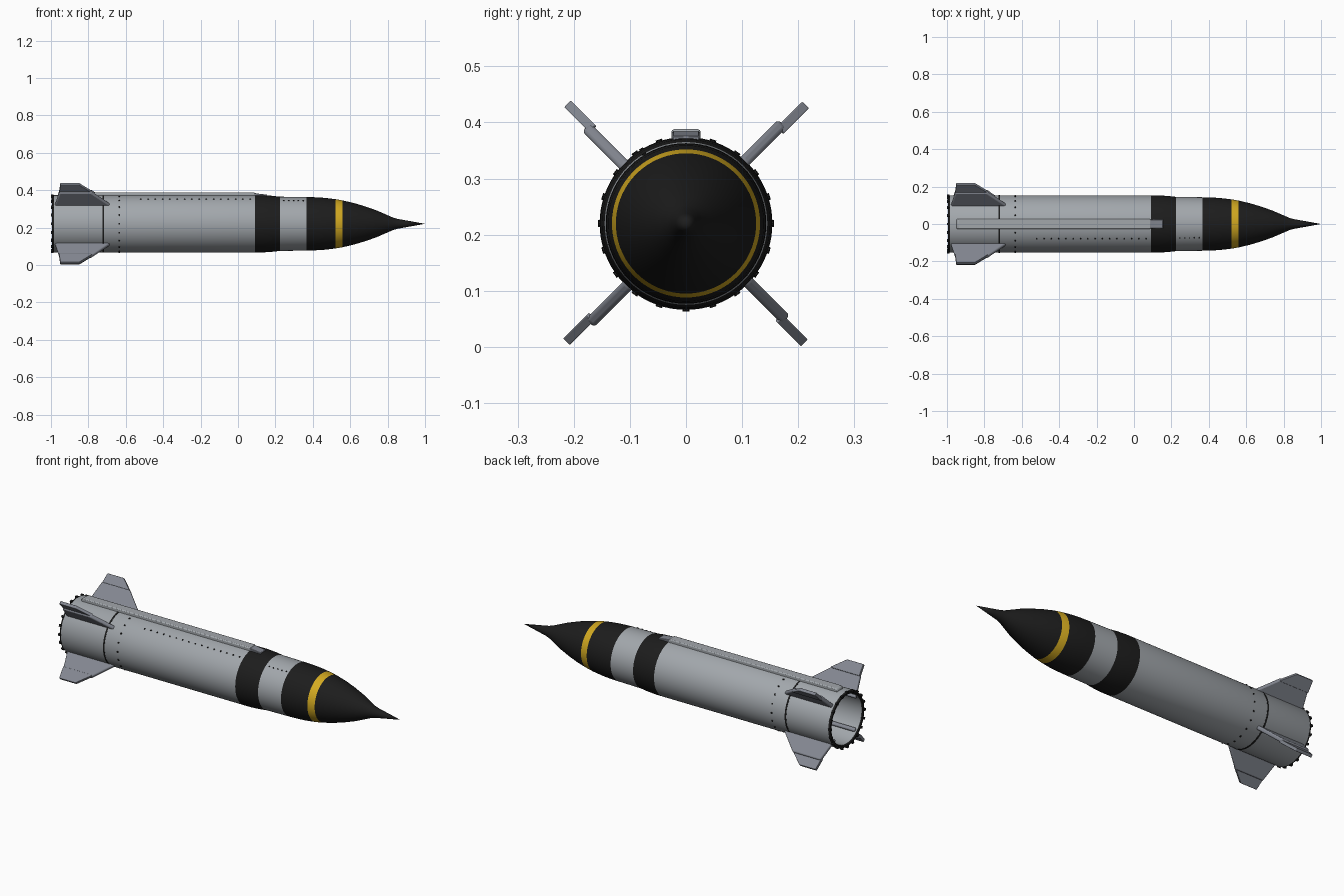
import bpy, bmesh, math
from mathutils import Matrix, Vector

if "Cube" in bpy.data.objects:
    bpy.data.objects.remove(bpy.data.objects["Cube"])

AXIS_Z = 0.22
R = 0.153


def material(name, color):
    m = bpy.data.materials.new(name)
    m.use_nodes = True
    m.diffuse_color = (*color, 1)
    m.node_tree.nodes["Principled BSDF"].inputs["Base Color"].default_value = (*color, 1)
    return m


GREY = material("body grey", (0.36, 0.385, 0.41))
FIN = material("fin grey", (0.23, 0.245, 0.285))
BLACK = material("black", (0.012, 0.012, 0.012))
YELLOW = material("yellow", (0.65, 0.40, 0.015))


def finish(name, bm, mats, bevel=0, segments=2, angle=35):
    """Turn a bmesh built around the x axis into a shaded object."""
    bmesh.ops.recalc_face_normals(bm, faces=bm.faces)
    me = bpy.data.meshes.new(name)
    bm.to_mesh(me)
    bm.free()
    for m in mats:
        me.materials.append(m)
    ob = bpy.data.objects.new(name, me)
    bpy.context.collection.objects.link(ob)
    ob.location.z = AXIS_Z
    if bevel:
        b = ob.modifiers.new("bevel", "BEVEL")
        b.width, b.segments, b.limit_method = bevel, segments, "ANGLE"
    bpy.ops.object.select_all(action="DESELECT")
    ob.select_set(True)
    bpy.context.view_layer.objects.active = ob
    bpy.ops.object.shade_smooth_by_angle(angle=math.radians(angle))
    return ob


def lathe(name, profile, mats, color_rule):
    """Spin (x, radius) points around the x axis."""
    bm = bmesh.new()
    vs = [bm.verts.new((x, 0, r)) for x, r in profile]
    es = [bm.edges.new(p) for p in zip(vs, vs[1:])]
    bmesh.ops.spin(bm, geom=vs + es, cent=(0, 0, 0), axis=(1, 0, 0),
                   angle=math.tau, steps=72, use_merge=True)
    bmesh.ops.remove_doubles(bm, verts=bm.verts, dist=1e-5)
    for f in bm.faces:
        f.material_index = color_rule(f.calc_center_median().x)
    return finish(name, bm, mats)


def prism(bm, outline, low, high):
    """Extrude an xy outline between two z levels."""
    f = bm.faces.new([bm.verts.new((x, y, low)) for x, y in outline])
    ext = bmesh.ops.extrude_face_region(bm, geom=[f])["geom"]
    bmesh.ops.translate(bm, vec=(0, 0, high - low),
                        verts=[v for v in ext if isinstance(v, bmesh.types.BMVert)])


# Hollow main tube with its first black band
lathe("main_body", [(-0.7, 0), (-0.7, 0.135), (-0.99, 0.135), (-0.995, 0.14),
                    (-0.995, 0.149), (-0.985, R), (0.09, R), (0.13, R),
                    (0.18, 0.15), (0.225, 0.145)],
      [GREY, BLACK], lambda x: int(x > 0.09 or x < -0.987))

# Forward collar and pointed nose
lathe("nose_section", [(0.225, 0.145), (0.365, 0.143), (0.41, 0.142), (0.46, 0.139),
                       (0.52, 0.132), (0.56, 0.125), (0.62, 0.111), (0.68, 0.093),
                       (0.74, 0.072), (0.8, 0.046), (0.83, 0.033), (0.855, 0.026),
                       (0.9, 0.018), (1.0, 0)],
      [GREY, BLACK, YELLOW],
      lambda x: 0 if x < 0.365 else 2 if 0.52 < x < 0.56 else 1)

# Thin dark joint ring ahead of the fins
lathe("joint_ring", [(-0.725, R - 0.002), (-0.725, R + 0.001),
                     (-0.716, R + 0.001), (-0.716, R - 0.002)], [BLACK], lambda x: 0)

# Four fins: thick root panel and offset tip panel
ROOT = [(-0.985, 0.12), (-0.955, 0.247), (-0.785, 0.247), (-0.685, 0.152), (-0.685, 0.12)]
TIP = [(-0.957, 0.235), (-0.95, 0.3), (-0.85, 0.3), (-0.78, 0.24), (-0.785, 0.235)]
for i, corner in enumerate(("upper_left", "upper_right", "lower_right", "lower_left")):
    for part, outline, low, high, bevel in (("root", ROOT, -0.006, 0.015, 0.007),
                                            ("tip", TIP, -0.010, 0.007, 0.002)):
        bm = bmesh.new()
        prism(bm, outline, low, high)
        fin = finish(f"fin_{part}_{corner}", bm, [FIN], bevel, 3)
        fin.rotation_euler.x = math.radians(45 + 90 * i)

# Cable duct along the top, with a sloped front fairing
bm = bmesh.new()
prism(bm, [(-0.95, 0.14), (-0.95, 0.16), (-0.94, 0.168), (0.09, 0.168), (0.09, 0.14)],
      -0.026, 0.026)
duct = finish("cable_duct", bm, [GREY], 0.005, 2)
bm = bmesh.new()
prism(bm, [(0.085, 0.135), (0.085, 0.165), (0.11, 0.161), (0.155, 0.156), (0.155, 0.135)],
      -0.024, 0.024)
fairing = finish("duct_fairing", bm, [FIN], 0.002, 1)
for ob in (duct, fairing):
    ob.rotation_euler.x = math.pi / 2


def rivets(name, places, size, sides=8):
    """Small radial studs at (x, angle, radius)."""
    bm = bmesh.new()
    for x, a, r in places:
        mat = Matrix.Rotation(a, 4, "X") @ Matrix.Translation(Vector((x, 0, r)))
        bmesh.ops.create_cone(bm, cap_ends=True, segments=sides, radius1=size,
                              radius2=size, depth=0.006, matrix=mat)
    return finish(name, bm, [BLACK])


RING = [math.tau * i / 20 for i in range(20)]
rivets("rivet_ring", [(-0.635, a, R) for a in RING], 0.005)
side = math.radians(31)
rivets("side_rivet_row", [(-0.52 + 0.039 * i, side, R) for i in range(16)], 0.004)
rivets("collar_rivet_row", [(0.245 + 0.026 * i, side, 0.143) for i in range(5)], 0.004)

# Square bolts around the open tail
bm = bmesh.new()
for a in RING:
    mat = (Matrix.Rotation(a, 4, "X") @ Matrix.Translation(Vector((-0.993, 0, 0.15)))
           @ Matrix.Diagonal((0.014, 0.012, 0.014, 1)))
    bmesh.ops.create_cube(bm, size=1, matrix=mat)
finish("tail_bolts", bm, [BLACK])
